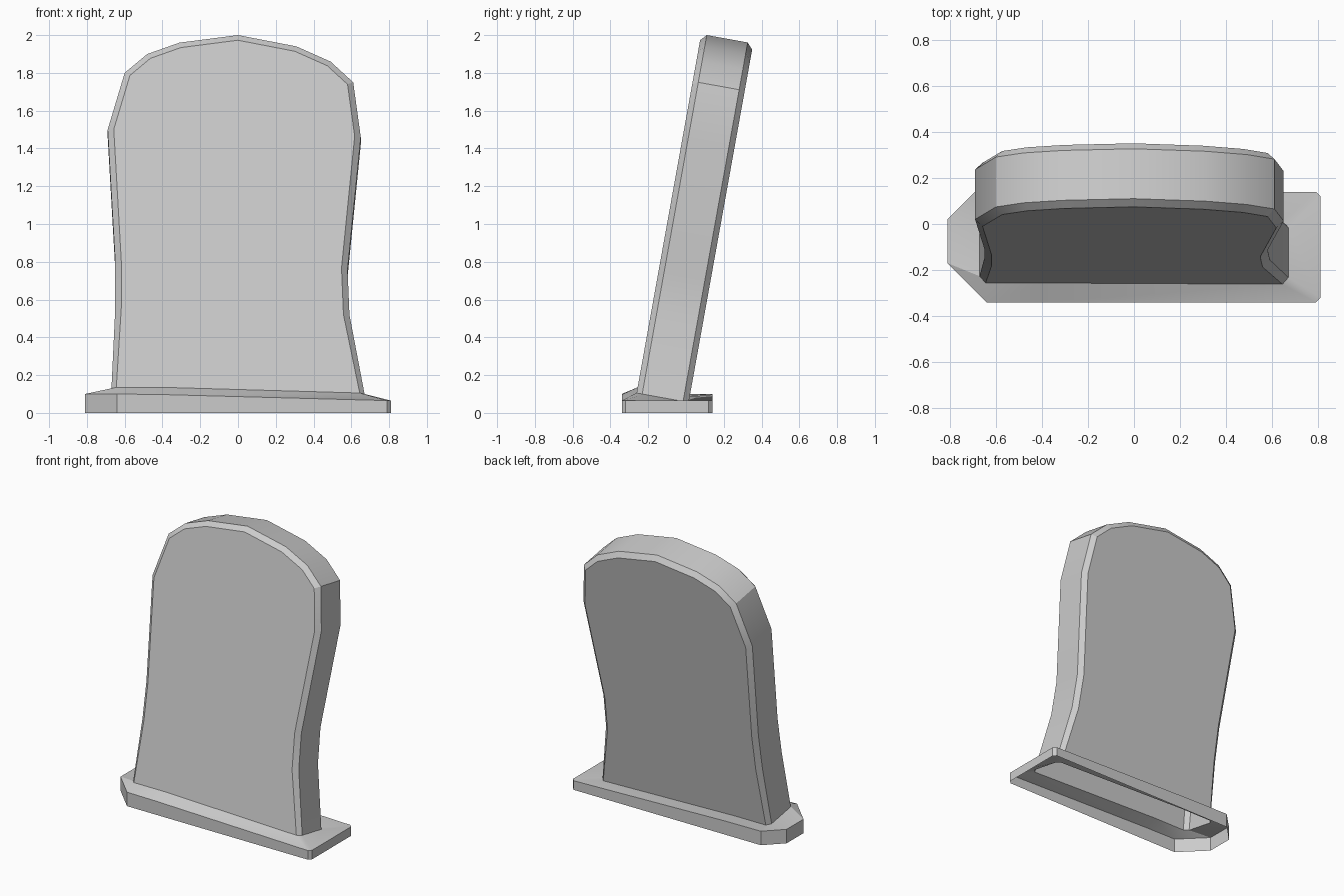
import bpy
from math import sin, cos, atan, radians
from mathutils import Vector

if "Cube" in bpy.data.objects:
    bpy.data.objects.remove(bpy.data.objects["Cube"])

LEAN = atan(0.18)
MID_X = -0.40


def make_object(name, verts, faces):
    mesh = bpy.data.meshes.new(name)
    mesh.from_pydata(verts, [], faces)
    mesh.validate()
    obj = bpy.data.objects.new(name, mesh)
    bpy.context.collection.objects.link(obj)
    bpy.ops.object.select_all(action='DESELECT')
    obj.select_set(True)
    bpy.context.view_layer.objects.active = obj
    bpy.ops.object.mode_set(mode='EDIT')
    bpy.ops.mesh.select_all(action='SELECT')
    bpy.ops.mesh.normals_make_consistent(inside=False)
    bpy.ops.object.mode_set(mode='OBJECT')
    bpy.ops.object.shade_smooth_by_angle(angle=radians(25))
    return obj


# Leaning slab: worn outline (x, z), left foot over the top to right foot
outline = [Vector(p) for p in (
    (-0.67, 0.13), (-0.65, 0.55), (-0.65, 0.80), (-0.69, 1.50), (-0.60, 1.80),
    (-0.48, 1.90), (-0.31, 1.96), (0.0, 2.0), (0.31, 1.94), (0.49, 1.86),
    (0.61, 1.75), (0.65, 1.46), (0.58, 0.76), (0.59, 0.52), (0.67, 0.10))]


def inset(points, d):
    """Move the outline inward, keeping both feet on the ground line."""
    result = []
    for i, p in enumerate(points):
        if i == 0 or i == len(points) - 1:
            result.append(p + Vector((d * (0.8 if i == 0 else -0.8), 0)))
            continue
        a = (p - points[i - 1]).normalized()
        b = (points[i + 1] - p).normalized()
        na, nb = Vector((a.y, -a.x)), Vector((b.y, -b.x))
        result.append(p + (na + nb) * d / (1 + na.dot(nb)))
    return result


def place(p, depth):
    """Outline point to 3D on the leaning slab."""
    y = 0.11 - 0.18 * (2.0 - p.y)
    return (p.x, y + depth * cos(LEAN), p.y - depth * sin(LEAN))


# Front face, front edge, back edge, back face
layers = [(0.032, -0.03), (0, 0), (0, 0.22), (0.032, 0.25)]
rings = [[place(p, d) for p in inset(outline, i)] for i, d in layers]
n = len(outline)
verts = [v for ring in rings for v in ring]
mids = [place(Vector((MID_X, 0.13)), layers[k][1]) for k in (0, 3)]
front_mid, back_mid = len(verts), len(verts) + 1
verts += mids
faces = [(k * n + i, k * n + i + 1, (k + 1) * n + i + 1, (k + 1) * n + i)
         for k in range(3) for i in range(n - 1)]
faces.append(list(range(n)) + [front_mid])
faces.append(list(range(3 * n, 4 * n)) + [back_mid])
make_object("headstone_slab", verts, faces)

# Plinth: hollow skirt with a sloping top that meets the foot of the slab
rim = [(-0.64, -0.34, 0.10), (MID_X, -0.34, 0.097), (0.79, -0.34, 0.065),
       (0.81, -0.32, 0.065), (0.81, 0.12, 0.065), (0.79, 0.14, 0.065),
       (MID_X, 0.14, 0.097), (-0.69, 0.14, 0.10), (-0.81, 0.02, 0.10),
       (-0.81, -0.17, 0.10)]
foot = [rings[0][0], mids[0], rings[0][-1], rings[1][-1], rings[2][-1],
        rings[3][-1], mids[1], rings[3][0], rings[2][0], rings[1][0]]
ground = [(x, y, 0) for x, y, z in rim]
m = len(rim)
faces = [(k * m + i, k * m + (i + 1) % m, (k + 1) * m + (i + 1) % m, (k + 1) * m + i)
         for k in range(2) for i in range(m)]
make_object("plinth", ground + rim + foot, faces)
